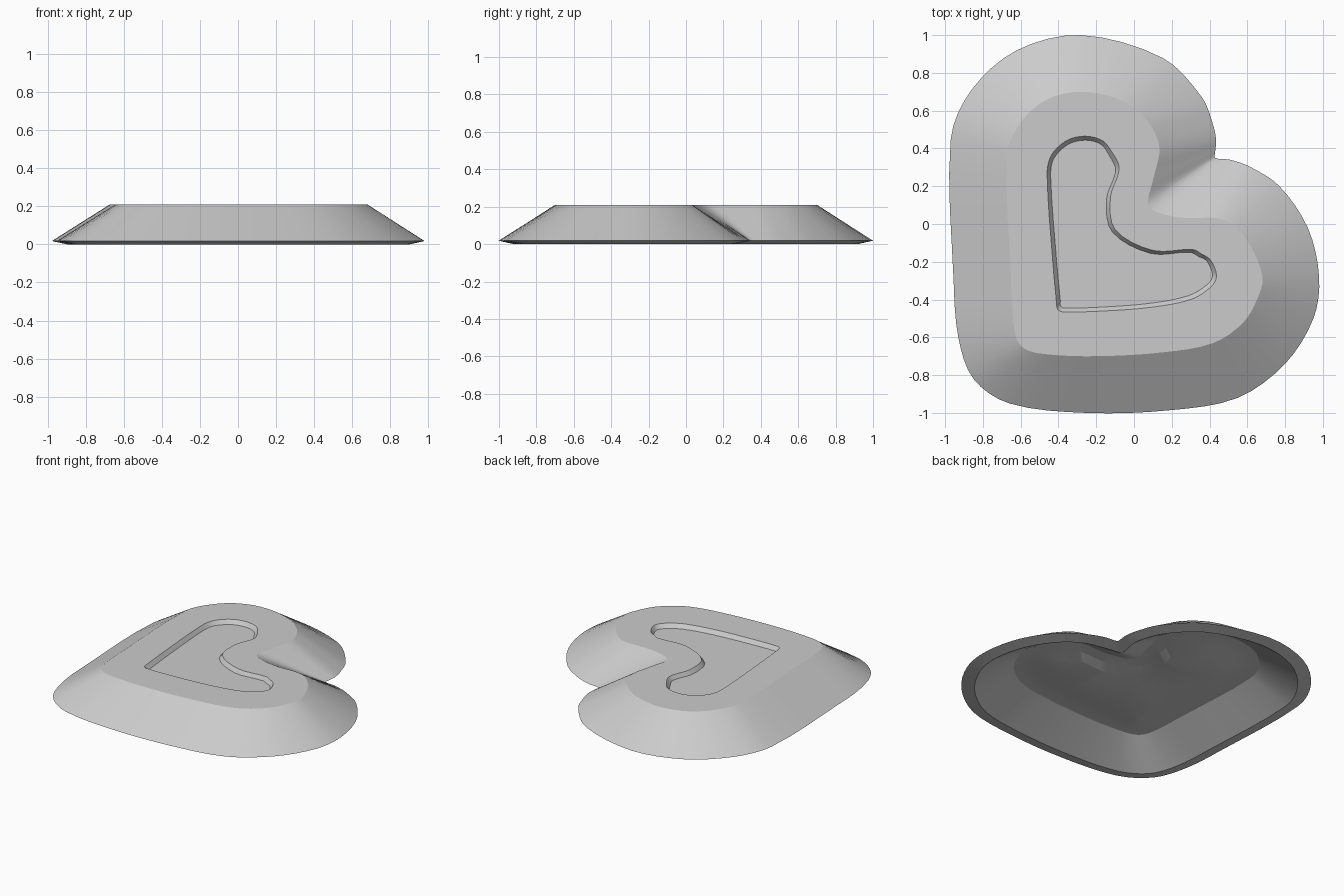
import bpy, bmesh
from mathutils import Vector

if "Cube" in bpy.data.objects:
    bpy.data.objects.remove(bpy.data.objects["Cube"])

# Matching control points of three heart outlines, anticlockwise from the notch
FOOT = [(.43, .35), (.43, .385), (.435, .44), (.42, .52), (.36, .67), (.15, .88), (-.28, 1),
        (-.62, .92), (-.86, .71), (-.97, .45), (-.955, -.3), (-.93, -.6), (-.85, -.82),
        (-.66, -.95), (-.25, -1), (.2, -.985), (.55, -.92), (.8, -.74), (.95, -.5),
        (.98, -.28), (.92, -.02), (.77, .2), (.62, .3), (.51, .34)]
TOP = [(.08, .09), (.10, .23), (.135, .38), (.12, .46), (.06, .56), (-.08, .66), (-.28, .70),
       (-.46, .66), (-.59, .55), (-.67, .38), (-.65, -.3), (-.63, -.58), (-.58, -.66),
       (-.46, -.69), (-.2, -.70), (.15, -.68), (.42, -.63), (.58, -.52), (.66, -.38),
       (.68, -.28), (.62, -.12), (.53, -.01), (.45, .03), (.24, .035)]
RECESS = [(-.10, -.03), (-.125, .14), (-.085, .26), (-.08, .31), (-.11, .37), (-.165, .44),
          (-.26, .465), (-.36, .44), (-.44, .36), (-.46, .26), (-.43, -.2), (-.41, -.42),
          (-.405, -.45), (-.38, -.465), (-.15, -.46), (.1, -.44), (.3, -.40), (.40, -.34),
          (.435, -.29), (.43, -.24), (.40, -.185), (.36, -.16), (.31, -.135), (.1, -.14)]


def smooth_loop(pts, steps=4):
    """Closed centripetal-style spline through the control points."""
    p = [Vector(q) for q in pts]
    n, out = len(p), []
    for i in range(n):
        a, b, c, d = p[i - 1], p[i], p[(i + 1) % n], p[(i + 2) % n]
        seg = (c - b).length
        m0 = (c - a) * (seg / ((b - a).length + seg))
        m1 = (d - b) * (seg / ((d - c).length + seg))
        for k in range(steps):
            t = k / steps
            out.append(b * (2*t**3 - 3*t**2 + 1) + m0 * (t**3 - 2*t**2 + t)
                       + c * (3*t**2 - 2*t**3) + m1 * (t**3 - t**2))
    return out


foot, top, recess = map(smooth_loop, (FOOT, TOP, RECESS))
bm = bmesh.new()


def ring(a, b, t, z):
    return [bm.verts.new((*p.lerp(q, t), z)) for p, q in zip(a, b)]


# Section from the underside of the floor, out over the rim, up to the recess
rings = [ring(top, recess, .95, .12),   # recess underside
         ring(top, recess, .6, .145),
         ring(top, recess, .08, .145),  # ceiling of the hollow
         ring(foot, top, .27, 0),       # inner edge of the foot
         ring(foot, top, 0, .018),      # outer edge of the foot
         ring(top, top, 0, .21),        # top of the slope
         ring(recess, recess, 0, .21),  # lip of the recess
         ring(top, recess, 1.09, .183)]  # recess floor
for lo, hi in zip(rings, rings[1:]):
    n = len(lo)
    for i in range(n):
        j = (i + 1) % n
        bm.faces.new((lo[i], lo[j], hi[j], hi[i]))
caps = [bm.faces.new(rings[-1]), bm.faces.new(rings[0][::-1])]
bmesh.ops.triangulate(bm, faces=caps)
bmesh.ops.recalc_face_normals(bm, faces=bm.faces)

me = bpy.data.meshes.new("heart_tray")
bm.to_mesh(me)
bm.free()
ob = bpy.data.objects.new("heart_tray", me)
bpy.context.collection.objects.link(ob)

mat = bpy.data.materials.new("light grey")
mat.diffuse_color = (.6, .6, .6, 1)
mat.use_nodes = True
mat.node_tree.nodes["Principled BSDF"].inputs["Base Color"].default_value = mat.diffuse_color
me.materials.append(mat)

bpy.context.view_layer.objects.active = ob
ob.select_set(True)
bpy.ops.object.shade_smooth_by_angle(angle=.35)
